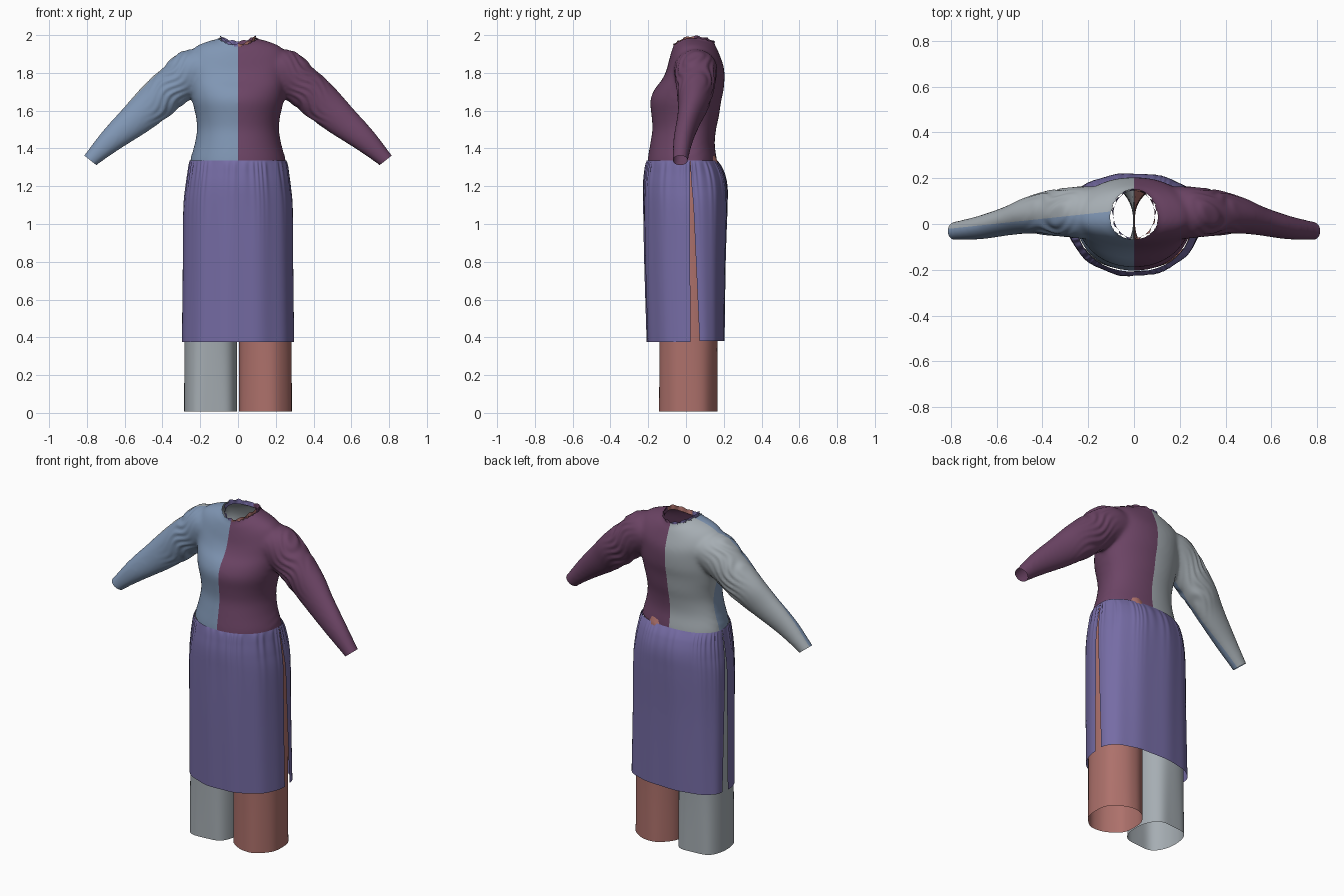
import bpy, bmesh, math
from mathutils import Vector

if "Cube" in bpy.data.objects:
    bpy.data.objects.remove(bpy.data.objects["Cube"])

def material(name, rgb):
    m = bpy.data.materials.new(name)
    m.diffuse_color = (*rgb, 1)
    m.use_nodes = True
    m.node_tree.nodes["Principled BSDF"].inputs["Base Color"].default_value = m.diffuse_color
    return m

BLUE = material("dusty blue", (0.215, 0.305, 0.455))
PLUM = material("plum", (0.15, 0.058, 0.130))
GREY = material("light grey", (0.38, 0.42, 0.45))
VIOLET = material("violet", (0.180, 0.150, 0.375))
SALMON = material("salmon", (0.42, 0.165, 0.147))

def sp(v, e):
    return math.copysign(abs(v) ** e, v)

def spline(keys, n):
    """Catmull-Rom samples through key tuples, n steps per span."""
    out = []
    for i in range(len(keys) - 1):
        p = [keys[max(i - 1, 0)], keys[i], keys[i + 1], keys[min(i + 2, len(keys) - 1)]]
        for k in range(n + (i == len(keys) - 2)):
            t = k / n
            out.append(tuple(0.5 * (2 * b + (c - a) * t + (2 * a - 5 * b + 4 * c - d) * t * t
                                    + (3 * b - a - 3 * c + d) * t ** 3)
                             for a, b, c, d in zip(*p)))
    return out

def loft(bm, rings, closed=True, caps=False):
    rows = [[bm.verts.new(p) for p in r] for r in rings]
    n = len(rows[0])
    for a, b in zip(rows, rows[1:]):
        for j in range(n if closed else n - 1):
            k = (j + 1) % n
            bm.faces.new((a[j], a[k], b[k], b[j]))
    if caps:
        bm.faces.new(rows[0][::-1])
        bm.faces.new(rows[-1])

def make(name, bm, mats, normals=True):
    if normals:
        bmesh.ops.recalc_face_normals(bm, faces=bm.faces[:])
    me = bpy.data.meshes.new(name)
    bm.to_mesh(me)
    bm.free()
    for m in mats:
        me.materials.append(m)
    for p in me.polygons:
        p.use_smooth = True
    ob = bpy.data.objects.new(name, me)
    bpy.context.collection.objects.link(ob)
    return ob

# ---- bodice: torso and sleeve volumes fused by a voxel remesh, then cut open
# half width, front y, back y, side z, front z, back z
TORSO = [(.254, -.205, .164, 1.24, 1.24, 1.24), (.254, -.204, .164, 1.33, 1.33, 1.33),
         (.230, -.190, .152, 1.42, 1.42, 1.42), (.217, -.178, .159, 1.50, 1.50, 1.50),
         (.223, -.182, .174, 1.57, 1.57, 1.57), (.242, -.189, .186, 1.65, 1.65, 1.65),
         (.252, -.168, .199, 1.72, 1.71, 1.71), (.257, -.130, .204, 1.80, 1.76, 1.78),
         (.260, -.105, .200, 1.88, 1.81, 1.83), (.225, -.089, .184, 1.938, 1.87, 1.88),
         (.155, -.075, .164, 1.968, 1.92, 1.93), (.096, -.067, .150, 1.988, 1.94, 1.96),
         (.090, -.064, .147, 2.05, 2.05, 2.05)]
# centre x, y, z, radius in the front plane, radius in depth
SLEEVE = [(.07, .05, 1.84, .115, .09), (.20, .05, 1.825, .130, .115), (.33, .05, 1.74, .113, .102),
          (.45, .04, 1.635, .105, .082), (.545, .015, 1.55, .090, .064),
          (.67, -.015, 1.445, .067, .052), (.78, -.03, 1.34, .043, .041),
          (.84, -.038, 1.275, .036, .036)]

def oval(w, yf, yb, zs, zf, zb, n=64, e=.95):
    pts = []
    for i in range(n):
        t = 2 * math.pi * i / n
        c, s = math.cos(t), math.sin(t)
        ze, ye = (zb, yb) if s > 0 else (zf, yf)
        pts.append((w * sp(c, e), .025 + (ye - .025) * abs(s) ** e, zs + (ze - zs) * s * s))
    return pts

bm = bmesh.new()
loft(bm, [oval(*k) for k in spline(TORSO, 4)], caps=True)
for side in (1, -1):
    rings = []
    for x, y, z, a, b in spline(SLEEVE, 4):
        ts = [2 * math.pi * i / 32 for i in range(32)]
        rings.append([(side * (x + .7 * a * math.cos(t)), y + b * math.sin(t),
                       z + .71 * a * math.cos(t)) for t in ts])
    loft(bm, rings, caps=True)
bodice = make("bodice", bm, [PLUM, BLUE, GREY])
mod = bodice.modifiers.new("fuse", 'REMESH')
mod.mode = 'VOXEL'
mod.voxel_size = 0.009
deps = bpy.context.evaluated_depsgraph_get()
fused = bpy.data.meshes.new_from_object(bodice.evaluated_get(deps))
bpy.data.objects.remove(bodice)

bm = bmesh.new()
bm.from_mesh(fused)
for _ in range(9):
    bmesh.ops.smooth_vert(bm, verts=bm.verts[:], factor=.5, use_axis_x=True,
                          use_axis_y=True, use_axis_z=True)
bm.normal_update()
# sleeve wrinkles around the armpit
moves = []
for v in bm.verts:
    x, z = abs(v.co.x), v.co.z
    across, along = .7 * x + .7 * z, .7 * x - .7 * z
    k = .0035 * math.exp(-((x - .36) / .08) ** 2)
    moves.append((v, v.normal * k * math.sin(170 * across + 3 * math.sin(28 * along + v.co.y * 20))))
for v, d in moves:
    v.co += d

def cut(co, no, clear, reach=9):
    vs = [v for v in bm.verts if abs(v.co.x) < reach]
    keep = set(vs)
    geom = vs + [g for s in (bm.edges, bm.faces) for g in s if all(v in keep for v in g.verts)]
    bmesh.ops.bisect_plane(bm, geom=geom, dist=1e-5, plane_co=co, plane_no=no, clear_outer=clear)

cut((0, 0, 1.33), (0, 0, -1), True, .45)
for side in (1, -1):
    cut((side * .783, 0, 1.338), (side * .62, 0, -.78), True)
cut((0, 0, 0), (1, 0, 0), False)
SEAM = Vector((-.107, 1, 0))
SEAM_AT = Vector((-.1, .055, 0))
cut(SEAM_AT, SEAM, False)

def neck_z(t):
    s = math.sin(t)
    return 1.985 + ((1.958 if s > 0 else 1.942) - 1.985) * s * s

dead = []
for f in bm.faces:
    c = f.calc_center_median()
    if c.z > 1.92 and abs(c.x) < .14 and c.z > neck_z(math.atan2((c.y - .04) / .106, c.x / .092)):
        dead.append(f)
bmesh.ops.delete(bm, geom=dead, context='FACES')
for f in bm.faces:
    c = f.calc_center_median()
    f.material_index = 0 if c.x > 0 else (2 if (c - SEAM_AT).dot(SEAM) > 0 else 1)
make("bodice", bm, [PLUM, BLUE, GREY], False)

# ---- ruffled collar
bm = bmesh.new()
rings = []
for k in range(5):
    u, ring = k / 4, []
    for i in range(120):
        t = 2 * math.pi * i / 120
        r = 1 + u * (.03 + .045 * math.sin(13 * t + math.sin(3 * t)))
        ring.append((.090 * r * math.cos(t), .042 + .104 * r * math.sin(t),
                     neck_z(t) - .016 + .026 * u + .003 * u * math.sin(11 * t)))
    rings.append(ring)
loft(bm, rings)
for f in bm.faces:
    c = f.calc_center_median()
    f.material_index = 0 if c.x < 0 else (1 if c.y < .04 else 2)
make("collar", bm, [VIOLET, SALMON, PLUM])

# ---- skirt panels, gathered at the waist and split at both sides
# z, half width, middle y, slit edge y
FRONT = [(1.335, .256, -.208, .022), (1.28, .264, -.217, .022), (1.2, .277, -.226, .022),
         (1.08, .289, -.226, .022), (.8, .292, -.221, .022), (.375, .297, -.208, .024)]
BACK = [(1.335, .256, .167, .023), (1.28, .264, .198, .025), (1.2, .277, .218, .03),
        (1.08, .289, .219, .04), (.8, .292, .210, .053), (.38, .295, .204, .072)]
for name, keys, e in (("skirt_front", FRONT, .94), ("skirt_back", BACK, .88)):
    bm = bmesh.new()
    rings = []
    for z, w, ye, ys in spline(keys, 9):
        d = max(0, 1.335 - z)
        g = math.exp(-d / .11)
        ring = []
        for i in range(181):
            t = math.pi * i / 180
            s = math.sin(t)
            pleat = 1 + math.sin(38 * t + 4 * math.sin(5 * t) + 2 * math.sin(11 * t))
            r = 1 + .018 * g * (1 - math.exp(-d / .02)) * pleat
            r += .012 * (1 - g) * math.sin(11 * t + 1) * s
            ring.append((w * sp(math.cos(t), e) * r, ys + (ye - ys) * abs(s) ** e * r, z))
        rings.append(ring)
    loft(bm, rings, closed=False)
    make(name, bm, [VIOLET])

# ---- wide trouser legs, joined at the seat
# z, outer x, front y, back y, x of the fullest point
LEG = [(.008, .285, -.135, .160, .145), (.35, .284, -.137, .162, .145), (.7, .283, -.145, .175, .14),
       (.95, .281, -.165, .195, .0), (1.1, .276, -.188, .203, .0), (1.22, .264, -.200, .190, .0),
       (1.33, .243, -.195, .152, .0)]
for side, name, mat in ((1, "left_trouser_leg", SALMON), (-1, "right_trouser_leg", GREY)):
    bm = bmesh.new()
    rings = []
    for z, w, yf, yb, xs in spline(LEG, 7):
        xs = max(xs, 0)
        xi = min(.004, xs)
        fold = .008 * max(0, 1 - z / .9)
        e = .82 + .12 * min(1, z)
        ring = []
        for i in range(96):
            t = 2 * math.pi * i / 96
            c, s = sp(math.cos(t), e), sp(math.sin(t), e)
            x = xs + (w - xs if c > 0 else xs - xi) * c
            mid = (yf + yb) / 2
            y = mid + (yb - yf) / 2 * s + fold * math.sin(4 * t + side) * s
            # waistband peeking out above the skirt at the back
            peek = math.exp(-((x - .11) / .05) ** 2) if z > 1.28 and s > 0 and side > 0 else 0
            ring.append((side * x, y + .016 * peek, z + .035 * peek))
        rings.append(ring)
    loft(bm, rings)
    inner = [f for f in bm.faces if all(abs(v.co.x) < .002 for v in f.verts)]
    bmesh.ops.delete(bm, geom=inner, context='FACES')
    make(name, bm, [mat])
